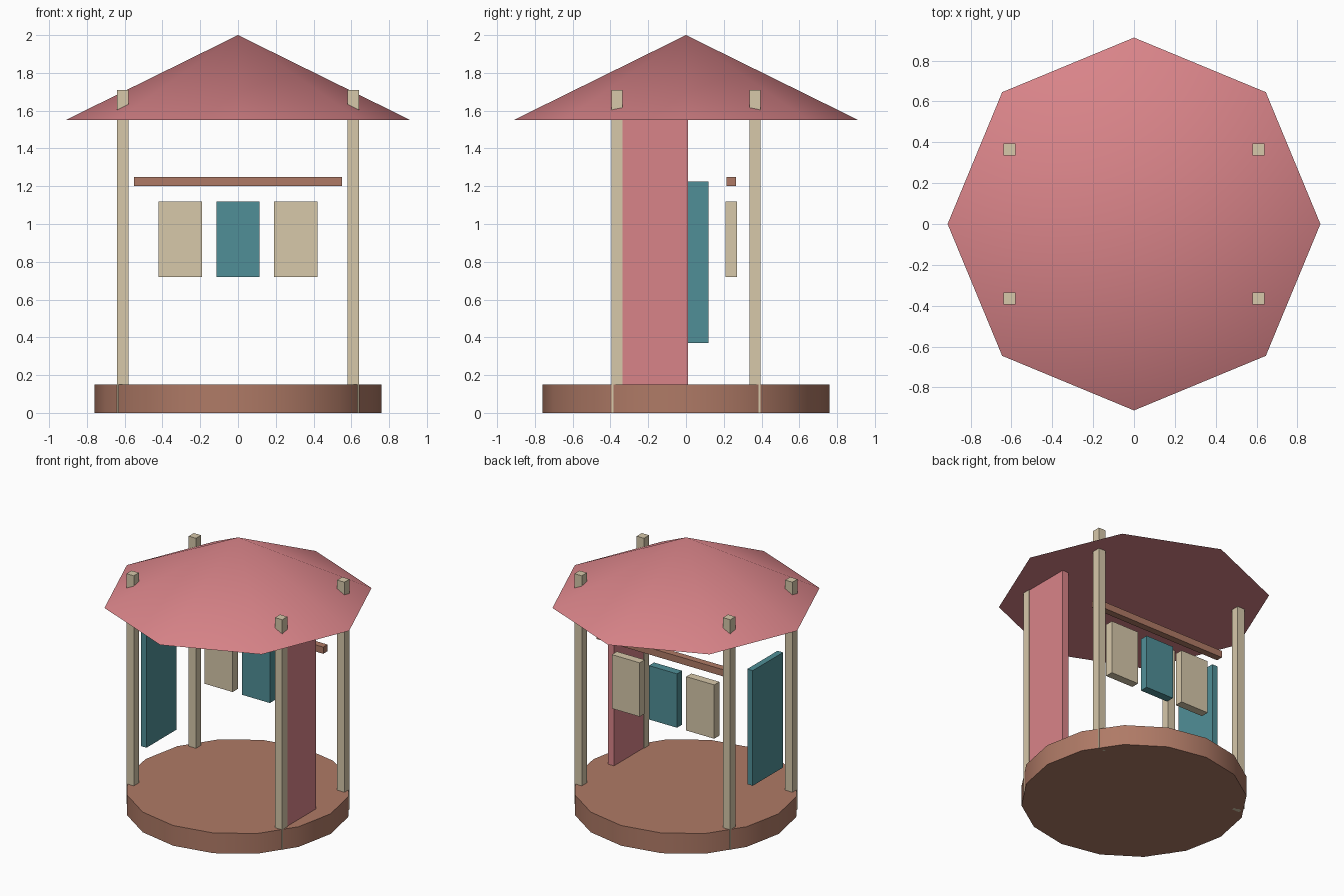
import bpy
from math import radians

cube = bpy.data.objects.get("Cube")
if cube:
    bpy.data.objects.remove(cube, do_unlink=True)


def linear(c):
    c /= 255
    return c / 12.92 if c <= 0.04045 else ((c + 0.055) / 1.055) ** 2.4


def material(name, *rgb):
    mat = bpy.data.materials.new(name)
    color = [linear(c) for c in rgb] + [1]
    mat.use_nodes = True
    mat.diffuse_color = color
    mat.node_tree.nodes["Principled BSDF"].inputs["Base Color"].default_value = color
    return mat


pink = material("dusty pink", 217, 132, 137)
cream = material("cream", 215, 200, 170)
teal = material("teal", 80, 143, 151)
brown = material("warm brown", 175, 122, 102)


def finish(name, mat):
    obj = bpy.context.object
    obj.name = obj.data.name = name
    obj.data.materials.append(mat)
    return obj


def box(name, mat, x, y, z):
    """Box spanning the (low, high) pairs x, y and z."""
    spans = (x, y, z)
    bpy.ops.mesh.primitive_cube_add(size=1, location=[(a + b) / 2 for a, b in spans])
    bpy.context.object.scale = [b - a for a, b in spans]
    bpy.ops.object.transform_apply(location=False, rotation=False, scale=True)
    return finish(name, mat)


def turned(name, mat, sides, r_bottom, r_top, z):
    """Round part, smooth around its side with a crisp rim."""
    bpy.ops.mesh.primitive_cone_add(vertices=sides, radius1=r_bottom, radius2=r_top,
                                    depth=z[1] - z[0], location=(0, 0, sum(z) / 2))
    bpy.ops.object.shade_smooth_by_angle(angle=radians(30))
    return finish(name, mat)


def around(center, width):
    return center - width / 2, center + width / 2


# Floor and canopy
turned("platform", brown, 16, 0.76, 0.76, (0, 0.15))
turned("roof", pink, 8, 0.913, 0, (1.55, 2))

# Corner posts, running through platform and roof
POST_X, POST_Y = 0.61, 0.365
for side_x, sx in (("right", -1), ("left", 1)):
    for side_y, sy in (("front", -1), ("back", 1)):
        box(f"{side_y}_{side_x}_post", cream, around(sx * POST_X, 0.06),
            around(sy * POST_Y, 0.06), (0, 1.71))

# Side panels
box("tall_side_panel", pink, around(POST_X, 0.05), (-0.345, 0.01), (0.15, 1.55))
box("floating_side_panel", teal, around(-POST_X, 0.045), (-0.235, 0.12), (0.37, 1.225))

# Rail with the row of hanging boards below it
box("rail", brown, (-0.55, 0.55), around(0.24, 0.05), (1.2, 1.25))
for i, mat in enumerate((cream, teal, cream)):
    box(f"hanging_board_{i + 1}", mat, around((i - 1) * 0.306, 0.23),
        around(0.24, 0.06), (0.72, 1.12))
